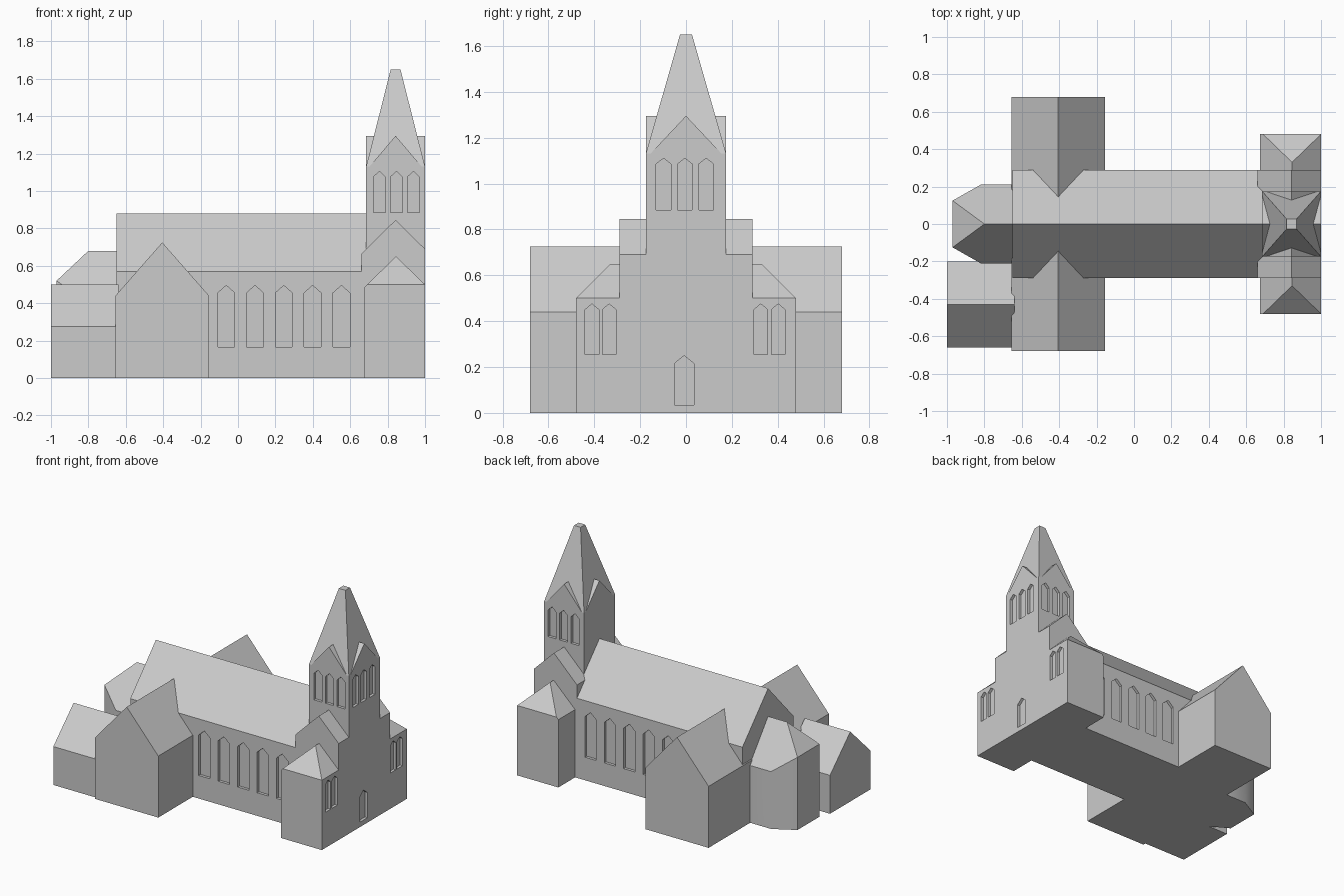
import bpy, bmesh, math

if "Cube" in bpy.data.objects:
    bpy.data.objects.remove(bpy.data.objects["Cube"])

stone = bpy.data.materials.new("grey_stone")
stone.diffuse_color = (0.6, 0.6, 0.6, 1)
stone.use_nodes = True
stone.node_tree.nodes["Principled BSDF"].inputs["Base Color"].default_value = stone.diffuse_color


def make(name, verts, faces):
    bm = bmesh.new()
    vs = [bm.verts.new(v) for v in verts]
    for f in faces:
        bm.faces.new([vs[i] for i in f])
    bmesh.ops.recalc_face_normals(bm, faces=bm.faces[:])
    me = bpy.data.meshes.new(name)
    bm.to_mesh(me)
    bm.free()
    me.materials.append(stone)
    ob = bpy.data.objects.new(name, me)
    bpy.context.collection.objects.link(ob)
    return ob


def prism(name, profile, axis, a, b):
    """Extrude a (horizontal, z) profile along x or y from a to b."""
    n = len(profile)
    put = (lambda h, z, d: (d, h, z)) if axis == 'x' else (lambda h, z, d: (h, d, z))
    verts = [put(h, z, d) for d in (a, b) for h, z in profile]
    faces = [tuple(range(n)), tuple(range(n, 2 * n))]
    faces += [(i, (i + 1) % n, n + (i + 1) % n, n + i) for i in range(n)]
    return make(name, verts, faces)


def house(lo, hi, eave, ridge):
    return [(lo, 0), (hi, 0), (hi, eave), ((lo + hi) / 2, ridge), (lo, eave)]


def lancet(c, w, z0, z1, tip):
    return [(c - w / 2, z0), (c + w / 2, z0), (c + w / 2, z1), (c, tip), (c - w / 2, z1)]


def cut(ob, cutters):
    """Carve recessed openings and bake the result."""
    bpy.context.view_layer.objects.active = ob
    for c in cutters:
        c.hide_render = True
        m = ob.modifiers.new("opening", 'BOOLEAN')
        m.operation, m.solver, m.object = 'DIFFERENCE', 'EXACT', c
        bpy.ops.object.modifier_apply(modifier=m.name)
        bpy.data.objects.remove(c, do_unlink=True)


D = 0.02  # recess depth

# Nave with five lancet windows on each side
nave = prism("nave", house(-0.29, 0.29, 0.57, 0.88), 'x', -0.65, 0.69)
cut(nave, [prism("cutter", lancet(-0.063 + 0.154 * i, 0.09, 0.165, 0.455, 0.495), 'y',
                 s * (0.29 - D), s * 0.35) for i in range(5) for s in (-1, 1)])

# Transept and corner annex
prism("transept", house(-0.655, -0.155, 0.44, 0.725), 'y', -0.68, 0.68)
prism("annex", house(-0.66, -0.20, 0.275, 0.50), 'x', -1.0, -0.64)

# Apse with canted corners and hipped roof
plan = [(-0.64, 0.21, 0.41), (-0.82, 0.21, 0.41), (-0.97, 0.125, 0.52),
        (-0.97, -0.125, 0.52), (-0.82, -0.21, 0.41), (-0.64, -0.21, 0.41)]
apse = [(x, y, 0) for x, y, z in plan] + plan + [(-0.64, 0, 0.68), (-0.80, 0, 0.68)]
make("apse", apse,
     [(0, 1, 2, 3, 4, 5)] + [(i, i + 1, i + 7, i + 6) for i in range(5)]
     + [(5, 0, 6, 12, 11), (6, 7, 8, 13, 12), (8, 9, 13), (9, 10, 11, 12, 13)])

# Tower shaft
X0, X1, Y, CX = 0.685, 1.0, 0.175, 0.8425
tower = prism("tower", [(X0, 0), (X1, 0), (X1, 1.13), (X0, 1.13)], 'y', -Y, Y)
cutters = [prism("cutter", lancet(-0.008, 0.085, 0.035, 0.215, 0.25), 'x', X1 - D, 1.1)]
for i in (-1, 0, 1):
    cutters.append(prism("cutter", lancet(-0.005 + 0.093 * i, 0.064, 0.885, 1.085, 1.11),
                         'x', X1 - D, 1.1))
    for s in (-1, 1):
        cutters.append(prism("cutter", lancet(0.847 + 0.091 * i, 0.064, 0.885, 1.075, 1.105),
                             'y', s * (Y - D), s * 0.25))
cut(tower, cutters)

# Spire and the gables at its foot
T = 0.026
make("spire",
     [(X0, -Y, 1.13), (X1, -Y, 1.13), (X1, Y, 1.13), (X0, Y, 1.13),
      (CX - T, -T, 1.65), (CX + T, -T, 1.65), (CX + T, T, 1.65), (CX - T, T, 1.65)],
     [(0, 1, 2, 3), (4, 5, 6, 7)] + [(i, (i + 1) % 4, 4 + (i + 1) % 4, 4 + i) for i in range(4)])
prism("gable_front_back", [(CX - 0.14, 1.13), (CX + 0.14, 1.13), (CX, 1.295)], 'y', -Y, Y)
prism("gable_sides", [(-0.155, 1.13), (0.155, 1.13), (0, 1.295)], 'x', X0, X1)

for s, side in ((-1, "front"), (1, "back")):
    # Gabled shoulder beside the tower
    prism("shoulder_" + side, [(0.66, 0), (1, 0), (1, 0.69), (CX, 0.845), (0.66, 0.665)],
          'y', s * Y, s * 0.29)
    # Hipped stair block with a pair of windows
    o, n = s * 0.48, s * 0.29
    block = make("stair_block_" + side,
                 [(0.675, o, 0), (1, o, 0), (1, o, 0.5), (0.69, o, 0.5), (0.675, o, 0.485),
                  (0.675, n, 0), (1, n, 0), (1, n, 0.5), (0.675, n, 0.485),
                  (0.845, s * 0.33, 0.65), (0.845, n, 0.65)],
                 [(0, 1, 2, 3, 4), (0, 1, 6, 5), (1, 2, 7, 6), (0, 4, 8, 5),
                  (2, 3, 9), (2, 9, 10, 7), (3, 4, 8, 10, 9), (5, 6, 7, 10, 8)])
    pair = (-0.41, -0.335) if s < 0 else (0.326, 0.402)
    cut(block, [prism("cutter", lancet(c, 0.06, 0.255, 0.45, 0.475), 'x', X1 - D, 1.1)
                for c in pair])

# Soft shading across shallow angles, crisp elsewhere
for ob in bpy.context.scene.objects:
    ob.select_set(True)
bpy.context.view_layer.objects.active = tower
bpy.ops.object.shade_smooth_by_angle(angle=math.radians(30))
